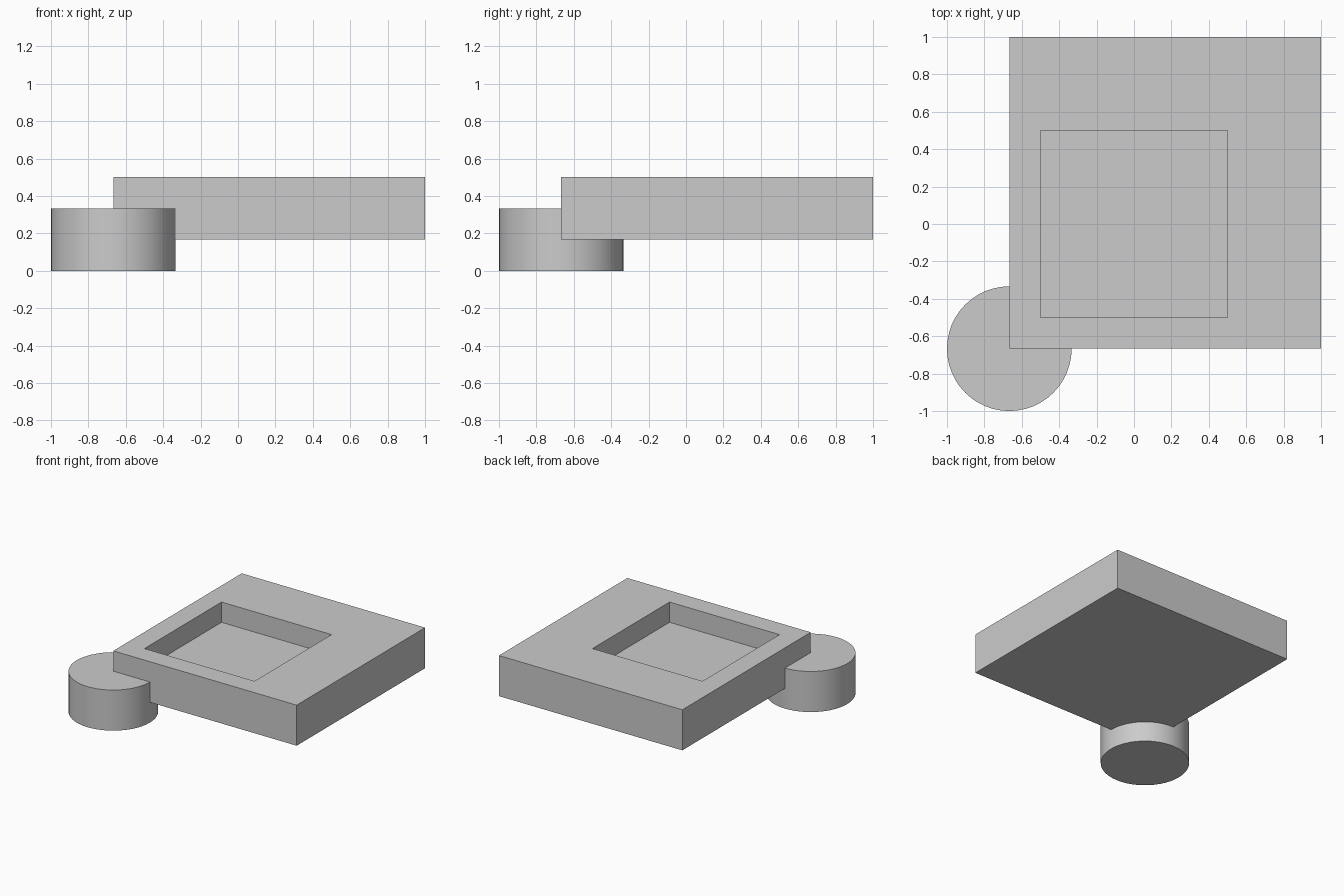
import bpy
import bmesh
import math
from mathutils import Matrix, Vector

if "Cube" in bpy.data.objects:
    bpy.data.objects.remove(bpy.data.objects["Cube"], do_unlink=True)

UNIT = 1 / 3

grey = bpy.data.materials.new("plain grey")
grey.use_nodes = True
colour = (0.6, 0.6, 0.6, 1)
grey.diffuse_color = colour
grey.node_tree.nodes["Principled BSDF"].inputs["Base Color"].default_value = colour


def add_object(name, bm):
    mesh = bpy.data.meshes.new(name)
    bm.normal_update()
    bm.to_mesh(mesh)
    bm.free()
    mesh.materials.append(grey)
    obj = bpy.data.objects.new(name, mesh)
    bpy.context.collection.objects.link(obj)
    return obj


# Square slab with a square pocket sunk halfway into its top
bm = bmesh.new()
size = Vector((5 * UNIT, 5 * UNIT, UNIT))
bmesh.ops.create_cube(bm, size=1, matrix=Matrix.Translation((UNIT / 2, UNIT / 2, UNIT))
                      @ Matrix.Diagonal(size).to_4x4())
bm.normal_update()
top = max(bm.faces, key=lambda f: f.calc_center_median().z)

# Inset the top, then move the inner square to the centre of the model
bmesh.ops.inset_region(bm, faces=[top], thickness=UNIT)
for v in top.verts:
    v.co.x = math.copysign(0.5, v.co.x - UNIT / 2)
    v.co.y = math.copysign(0.5, v.co.y - UNIT / 2)
floor = bmesh.ops.extrude_discrete_faces(bm, faces=[top])["faces"][0]
bmesh.ops.translate(bm, verts=floor.verts, vec=(0, 0, -UNIT / 2))
add_object("pocketed_slab", bm)

# Round foot under the front right corner
bm = bmesh.new()
bmesh.ops.create_cone(bm, cap_ends=True, segments=48, radius1=UNIT, radius2=UNIT,
                      depth=UNIT, matrix=Matrix.Translation((-2 * UNIT, -2 * UNIT, UNIT / 2)))
foot = add_object("round_foot", bm)
bpy.ops.object.select_all(action="DESELECT")
foot.select_set(True)
bpy.context.view_layer.objects.active = foot
bpy.ops.object.shade_smooth_by_angle(angle=math.radians(30))
